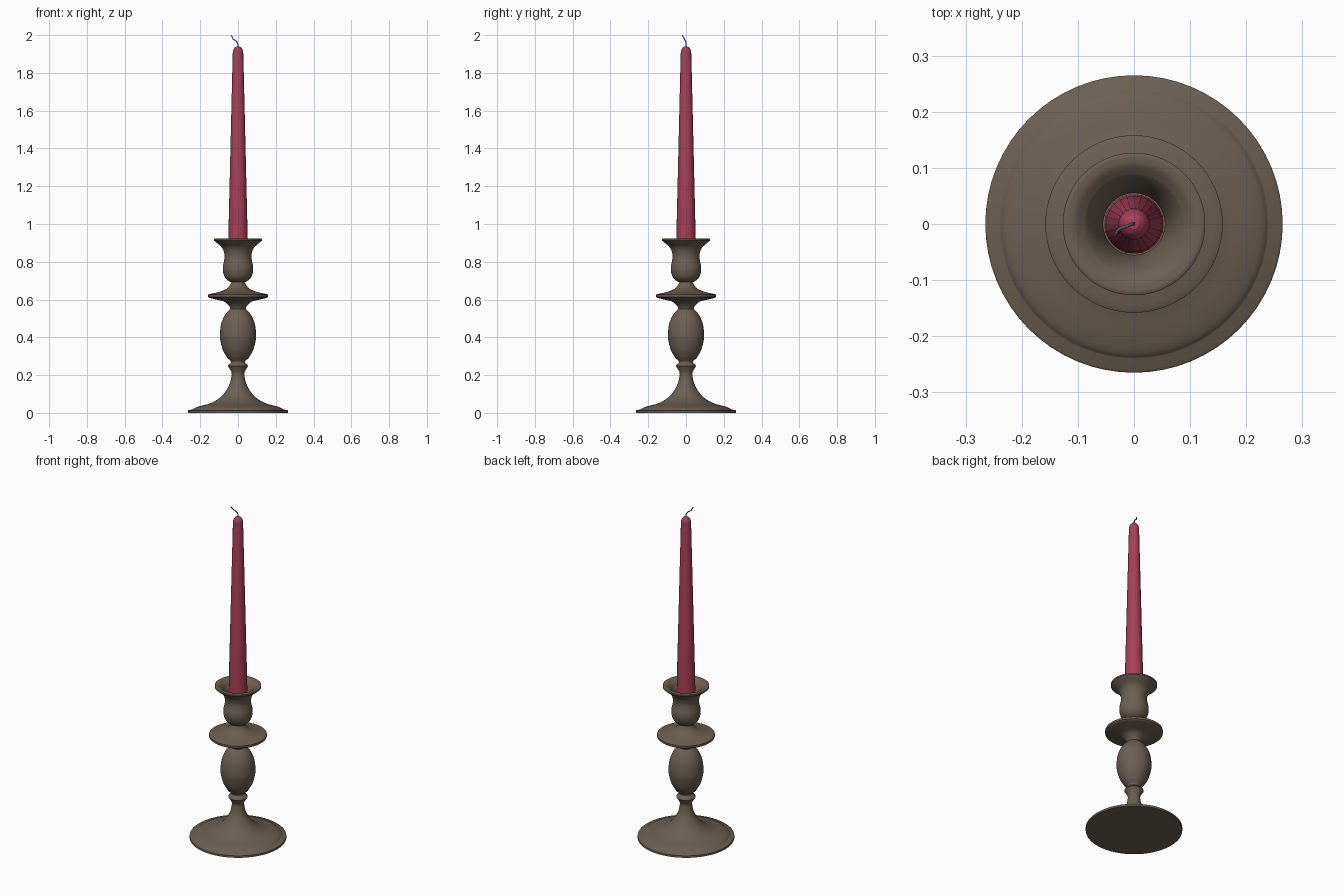
import bpy, math
from mathutils import Vector

if "Cube" in bpy.data.objects:
    bpy.data.objects.remove(bpy.data.objects["Cube"])


def material(name, rgb, rough):
    m = bpy.data.materials.new(name)
    m.use_nodes = True
    m.diffuse_color = (*rgb, 1)
    bsdf = m.node_tree.nodes["Principled BSDF"]
    bsdf.inputs["Base Color"].default_value = (*rgb, 1)
    bsdf.inputs["Roughness"].default_value = rough
    return m


def smooth_run(pts, steps=5):
    """Catmull-Rom samples through a run of (radius, z) points."""
    p = [Vector(q) for q in pts]
    p = [2 * p[0] - p[1]] + p + [2 * p[-1] - p[-2]]
    out = []
    for a, b, c, d in zip(p, p[1:], p[2:], p[3:]):
        for i in range(steps):
            t = i / steps
            out.append(0.5 * (2 * b + (c - a) * t + (2 * a - 5 * b + 4 * c - d) * t * t
                              + (3 * b - a - 3 * c + d) * t ** 3))
    return out + [p[-2]]


def lathe(name, runs, sides, mat, angle):
    """Turn the joined runs round z; they start and end on the axis."""
    profile = []
    for run in runs:
        for q in (smooth_run(run) if len(run) > 2 else [Vector(r) for r in run]):
            if not profile or (q - profile[-1]).length > 1e-5:
                profile.append(q)
    bottom, top = profile[0], profile[-1]
    rings = profile[1:-1]
    verts = [(r * math.cos(math.tau * i / sides), r * math.sin(math.tau * i / sides), z)
             for r, z in rings for i in range(sides)]
    last = (len(rings) - 1) * sides
    faces = []
    for i in range(sides):
        j = (i + 1) % sides
        for k in range(0, last, sides):
            faces.append((k + i, k + j, k + sides + j, k + sides + i))
        faces.append((j, i, len(verts)))
        faces.append((last + i, last + j, len(verts) + 1))
    verts += [(0, 0, bottom.y), (0, 0, top.y)]
    mesh = bpy.data.meshes.new(name)
    mesh.from_pydata(verts, [], faces)
    mesh.materials.append(mat)
    ob = bpy.data.objects.new(name, mesh)
    bpy.context.collection.objects.link(ob)
    bpy.ops.object.select_all(action='DESELECT')
    ob.select_set(True)
    bpy.context.view_layer.objects.active = ob
    bpy.ops.object.shade_smooth_by_angle(angle=math.radians(angle))
    return ob


bronze = material("aged bronze", (0.15, 0.115, 0.085), 0.5)
wax = material("red wax", (0.39, 0.05, 0.1), 0.5)
cord = material("grey cord", (0.12, 0.12, 0.12), 0.8)

# Turned candlestick: foot, stem, drip plate, cup and its socket
lathe("candlestick", [
    [(0, 0), (0.265, 0)],
    [(0.265, 0.012), (0.26, 0.016)],
    [(0.24, 0.017), (0.228, 0.026), (0.2, 0.036), (0.15, 0.05), (0.1, 0.077),
     (0.065, 0.115), (0.042, 0.16), (0.033, 0.205)],
    [(0.036, 0.22), (0.053, 0.248)],
    [(0.05, 0.255), (0.037, 0.266), (0.04, 0.277)],
    [(0.055, 0.288), (0.08, 0.332), (0.094, 0.385), (0.096, 0.42), (0.088, 0.475),
     (0.068, 0.52), (0.04, 0.551)],
    [(0.045, 0.565), (0.07, 0.588), (0.11, 0.599), (0.152, 0.609)],
    [(0.158, 0.614), (0.158, 0.626)],
    [(0.152, 0.629), (0.11, 0.638), (0.07, 0.652), (0.047, 0.67), (0.035, 0.693)],
    [(0.046, 0.695), (0.068, 0.715), (0.079, 0.745), (0.08, 0.775), (0.073, 0.81),
     (0.072, 0.84), (0.085, 0.875), (0.115, 0.902)],
    [(0.127, 0.912), (0.127, 0.921)],
    [(0.122, 0.924), (0.105, 0.921), (0.086, 0.908)],
    [(0.068, 0.87), (0.055, 0.82)],
    [(0.055, 0.78), (0, 0.78)],
], 64, bronze, 40)

# Tapered candle with a rounded tip
lathe("candle", [
    [(0, 0.785), (0.053, 0.785)],
    [(0.05, 0.98), (0.028, 1.905)],
    [(0.026, 1.918), (0.019, 1.932), (0.009, 1.94)],
    [(0, 1.941)],
], 24, wax, 10)

# Bent wick
curve = bpy.data.curves.new("wick", 'CURVE')
curve.dimensions = '3D'
curve.bevel_depth = 0.003
curve.bevel_resolution = 1
curve.resolution_u = 5
curve.use_fill_caps = True
path = [(0, 0, 1.935), (-0.003, 0, 1.958), (-0.013, -0.004, 1.971),
        (-0.026, -0.009, 1.98), (-0.034, -0.019, 1.998)]
spline = curve.splines.new('BEZIER')
spline.bezier_points.add(len(path) - 1)
for point, co in zip(spline.bezier_points, path):
    point.co = co
    point.handle_left_type = point.handle_right_type = 'AUTO'
curve.materials.append(cord)
bpy.context.collection.objects.link(bpy.data.objects.new("wick", curve))
